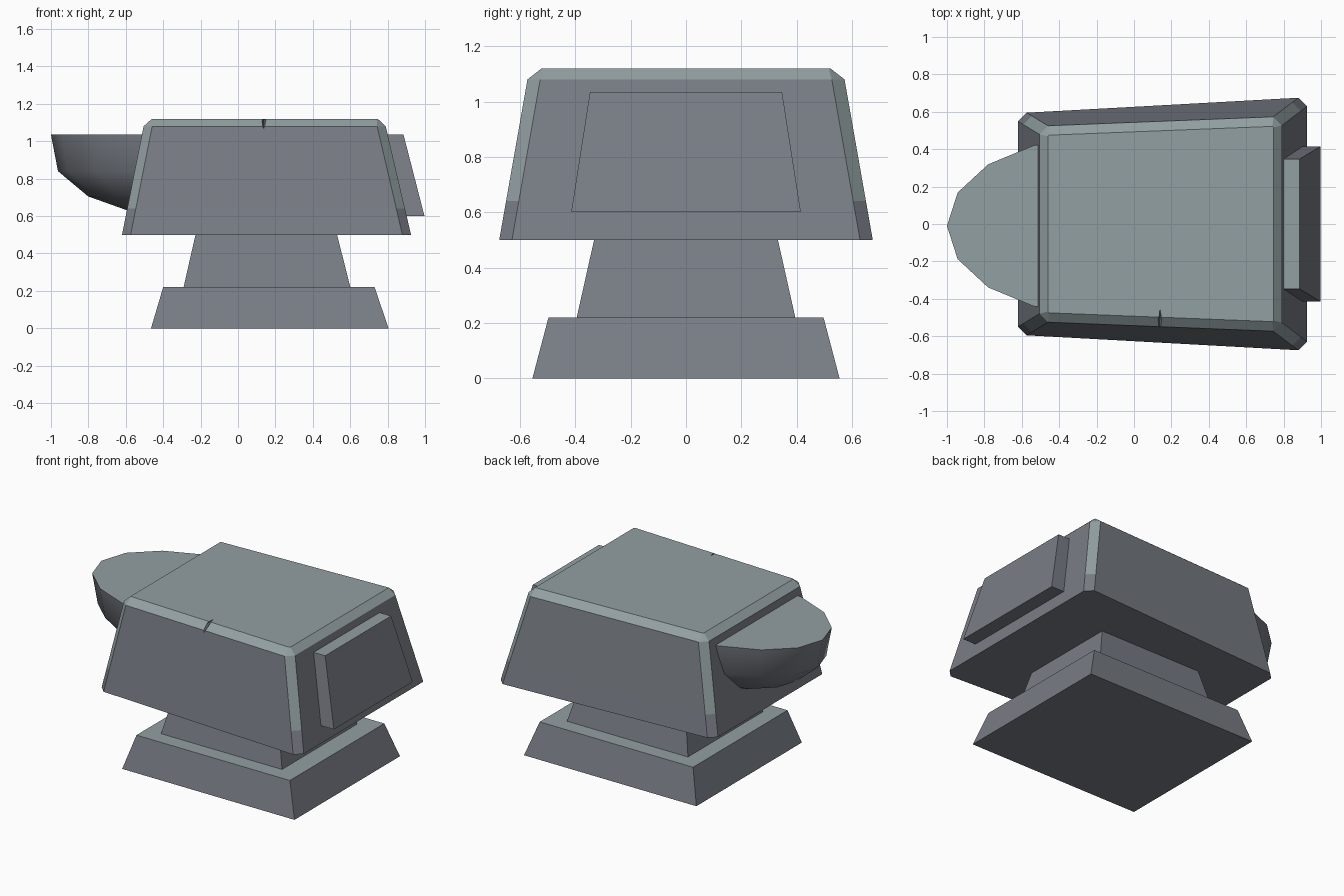
import bpy, bmesh, math

if "Cube" in bpy.data.objects:
    bpy.data.objects.remove(bpy.data.objects["Cube"])


def mat(name, rgb):
    m = bpy.data.materials.new(name)
    m.diffuse_color = (*rgb, 1)
    m.use_nodes = True
    m.node_tree.nodes["Principled BSDF"].inputs["Base Color"].default_value = m.diffuse_color
    return m


STEEL = mat("dark steel", (0.19, 0.205, 0.235))
WORN = mat("worn light steel", (0.29, 0.35, 0.36))


def loft(name, rings, closed=True, cap_top=True):
    """Skin a stack of equal-length rings (bottom to top) and cap the ends."""
    bm = bmesh.new()
    vs = [[bm.verts.new(p) for p in r] for r in rings]
    n = len(rings[0])
    for a, b in zip(vs, vs[1:]):
        for i in range(n if closed else n - 1):
            j = (i + 1) % n
            bm.faces.new((a[i], a[j], b[j], b[i]))
    bm.faces.new(vs[0][::-1])
    if cap_top:
        bm.faces.new(vs[-1])
    bmesh.ops.recalc_face_normals(bm, faces=bm.faces)
    me = bpy.data.meshes.new(name)
    bm.to_mesh(me)
    bm.free()
    ob = bpy.data.objects.new(name, me)
    bpy.context.collection.objects.link(ob)
    me.materials.append(STEEL)
    me.materials.append(WORN)
    # upward faces are polished lighter
    for p in me.polygons:
        p.material_index = 1 if p.normal.z > 0.5 else 0
    return ob


def rect(x0, x1, y, z):
    return [(x0, -y, z), (x1, -y, z), (x1, y, z), (x0, y, z)]


def octagon(x0, x1, yl, yr, c, z):
    """Tapered rectangle with cut corners."""
    return [(x0 + c, -yl, z), (x1 - c, -yr, z), (x1, -yr + c, z), (x1, yr - c, z),
            (x1 - c, yr, z), (x0 + c, yl, z), (x0, yl - c, z), (x0, -yl + c, z)]


# foot and waist
loft("foot", [rect(-0.465, 0.805, 0.555, 0), rect(-0.40, 0.73, 0.497, 0.22)])
loft("waist", [rect(-0.292, 0.602, 0.396, 0.215), rect(-0.225, 0.527, 0.33, 0.51)])

# main body with bevelled rim and worn upper corners
low = (-0.62, 0.925, 0.595, 0.675, 0.046)
high = (-0.505, 0.79, 0.525, 0.573, 0.046)
mid = tuple(a + (b - a) * 0.241 for a, b in zip(low, high))
body = loft("body", [octagon(*low, 0.5), octagon(*mid, 0.64), octagon(*high, 1.08),
                     octagon(-0.46, 0.747, 0.475, 0.522, 0.006, 1.12)])
for p in body.data.polygons:
    n, z = p.normal, p.center.z
    corner = min(abs(n.x), abs(n.y)) > 0.4
    if z > 1.08 or (corner and z > 0.64):
        p.material_index = 1

# small chip in the front rim
chip = loft("chip_cutter", [[(0.11, -0.62, 1.09), (0.135, -0.62, 1.03), (0.165, -0.62, 1.09), (0.14, -0.62, 1.16)],
                            [(0.138, -0.46, 1.12), (0.139, -0.46, 1.115), (0.141, -0.46, 1.12), (0.14, -0.46, 1.125)]])
cut = body.modifiers.new("chip", 'BOOLEAN')
cut.operation = 'DIFFERENCE'
cut.solver = 'EXACT'
cut.object = chip
bpy.context.view_layer.objects.active = body
bpy.ops.object.modifier_apply(modifier="chip")
bpy.data.objects.remove(chip)

# horn: half bowl with a flat top
rings = []
for s, drop in ((0.02, 0.43), (0.455, 0.405), (0.735, 0.33), (0.95, 0.195), (1, 0)):
    ring = []
    for i in range(9):
        a = math.pi * (0.5 + i / 8)
        ring.append((-0.25 + 0.75 * s * math.cos(a), -0.01 + 0.465 * s * math.sin(a), 1.035 - drop))
    rings.append(ring)
horn = loft("horn", rings)
bpy.ops.object.select_all(action='DESELECT')
horn.select_set(True)
bpy.context.view_layer.objects.active = horn
bpy.ops.object.shade_smooth_by_angle(angle=math.radians(45))

# heel plate on the right side
loft("heel_plate", [rect(0.70, 0.997, 0.415, 0.6), rect(0.70, 0.885, 0.347, 1.035)])
